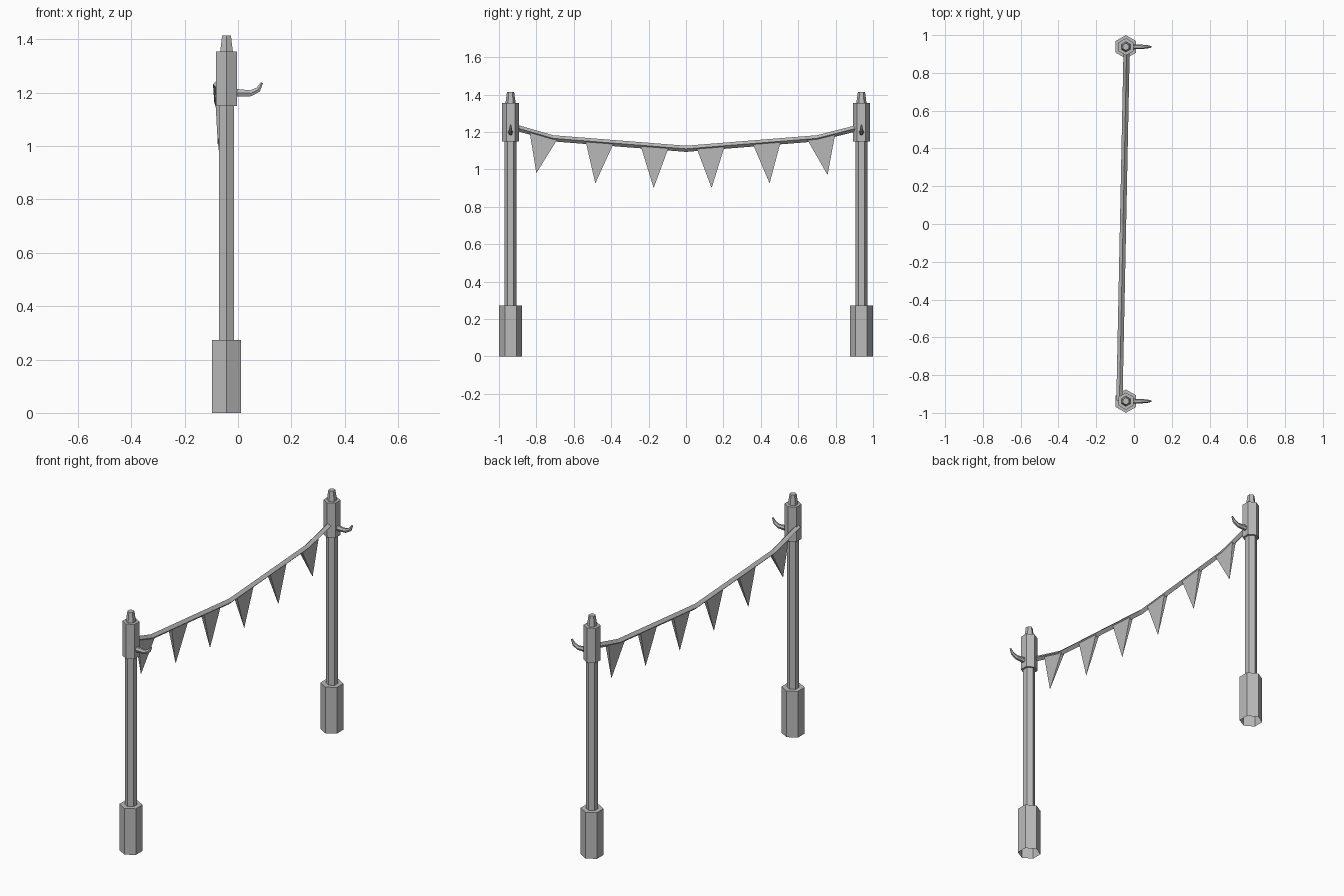
import bpy
import bmesh
import math
from mathutils import Vector

old = bpy.data.objects.get("Cube")
if old:
    bpy.data.objects.remove(old, do_unlink=True)

GREY = (0.5, 0.5, 0.5, 1.0)
mat = bpy.data.materials.new("plain grey")
mat.use_nodes = True
mat.diffuse_color = GREY
mat.node_tree.nodes["Principled BSDF"].inputs["Base Color"].default_value = GREY

POST_X, POST_Y = -0.043, 0.938


def ring(centre, u, v, sides):
    """Polygon around a centre, spanned by the half-axes u and v."""
    centre, u, v = Vector(centre), Vector(u), Vector(v)
    return [centre + u * math.cos(math.tau * i / sides) + v * math.sin(math.tau * i / sides)
            for i in range(sides)]


def loft(name, rings, bottom=True, top=True):
    """Flat-faced skin through rings of equal length."""
    bm = bmesh.new()
    loops = [[bm.verts.new(p) for p in r] for r in rings]
    n = len(loops[0])
    for a, b in zip(loops, loops[1:]):
        for i in range(n):
            j = (i + 1) % n
            bm.faces.new((a[i], a[j], b[j], b[i]))
    if bottom:
        bm.faces.new(loops[0][::-1])
    if top:
        bm.faces.new(loops[-1])
    bmesh.ops.remove_doubles(bm, verts=bm.verts, dist=0.0001)
    bmesh.ops.recalc_face_normals(bm, faces=bm.faces)
    mesh = bpy.data.meshes.new(name)
    bm.to_mesh(mesh)
    bm.free()
    mesh.materials.append(mat)
    obj = bpy.data.objects.new(name, mesh)
    bpy.context.collection.objects.link(obj)
    return obj


def hex_part(name, y, z0, z1, r0, r1, bottom=True):
    """Six-sided column with its corners along y."""
    loft(name, [ring((POST_X, y, z), (0, r, 0), (-r, 0, 0), 6)
                for z, r in ((z0, r0), (z1, r1))], bottom)


# Two posts with a base, shaft, collar, finial and curved hook
for side, y in (("front", -POST_Y), ("back", POST_Y)):
    hex_part(side + "_base", y, 0, 0.273, 0.062, 0.062, bottom=False)
    hex_part(side + "_shaft", y, 0.26, 1.16, 0.033, 0.033)
    hex_part(side + "_collar", y, 1.15, 1.355, 0.0455, 0.0455)
    hex_part(side + "_finial", y, 1.35, 1.415, 0.028, 0.019)
    # x, z, half width, half height, lean of the cross-section
    path = ((-0.02, 1.2, 0.014, 0.018, 0.0), (0.048, 1.198, 0.011, 0.013, 0.2),
            (0.076, 1.212, 0.008, 0.011, 0.7), (0.09, 1.238, 0.004, 0.005, 1.0))
    loft(side + "_hook", [ring((x, y, z), (0, w, 0),
                               (-h * math.sin(t), 0, h * math.cos(t)), 6)
                          for x, z, w, h, t in path])


def rope_x(y):
    return -0.058 + 0.0205 * y


ROPE = ((-0.935, 1.231), (-0.71, 1.166), (0, 1.11), (0.7, 1.166), (0.935, 1.226))


def rope_z(y):
    for (y0, z0), (y1, z1) in zip(ROPE, ROPE[1:]):
        if y <= y1:
            return z0 + (z1 - z0) * (y - y0) / (y1 - y0)


# Sagging rope with a diamond cross-section
loft("rope", [ring((rope_x(y), y, z), (0.0165, 0, 0), (0, 0, 0.0165), 4)
              for y, z in ROPE])

# Pennants: thick at the rope, narrowing to a point
PENNANTS = ((-0.762, -0.8, 0.98), (-0.462, -0.485, 0.925), (-0.168, -0.173, 0.9),
            (0.132, 0.137, 0.9), (0.432, 0.447, 0.925), (0.723, 0.757, 0.97))
for i, (mid, tip_y, tip_z) in enumerate(PENNANTS):
    ya, yb = mid - 0.074, mid + 0.074
    t = 0.011
    top = [Vector((rope_x(y) + dx, y, rope_z(y) - 0.004))
           for y, dx in ((ya, -t), (yb, -t), (yb, t), (ya, t))]
    tip = Vector((rope_x(tip_y), tip_y, tip_z))
    loft("pennant_%d" % (i + 1), [[tip + (p - tip) * 0.01 for p in top], top])
